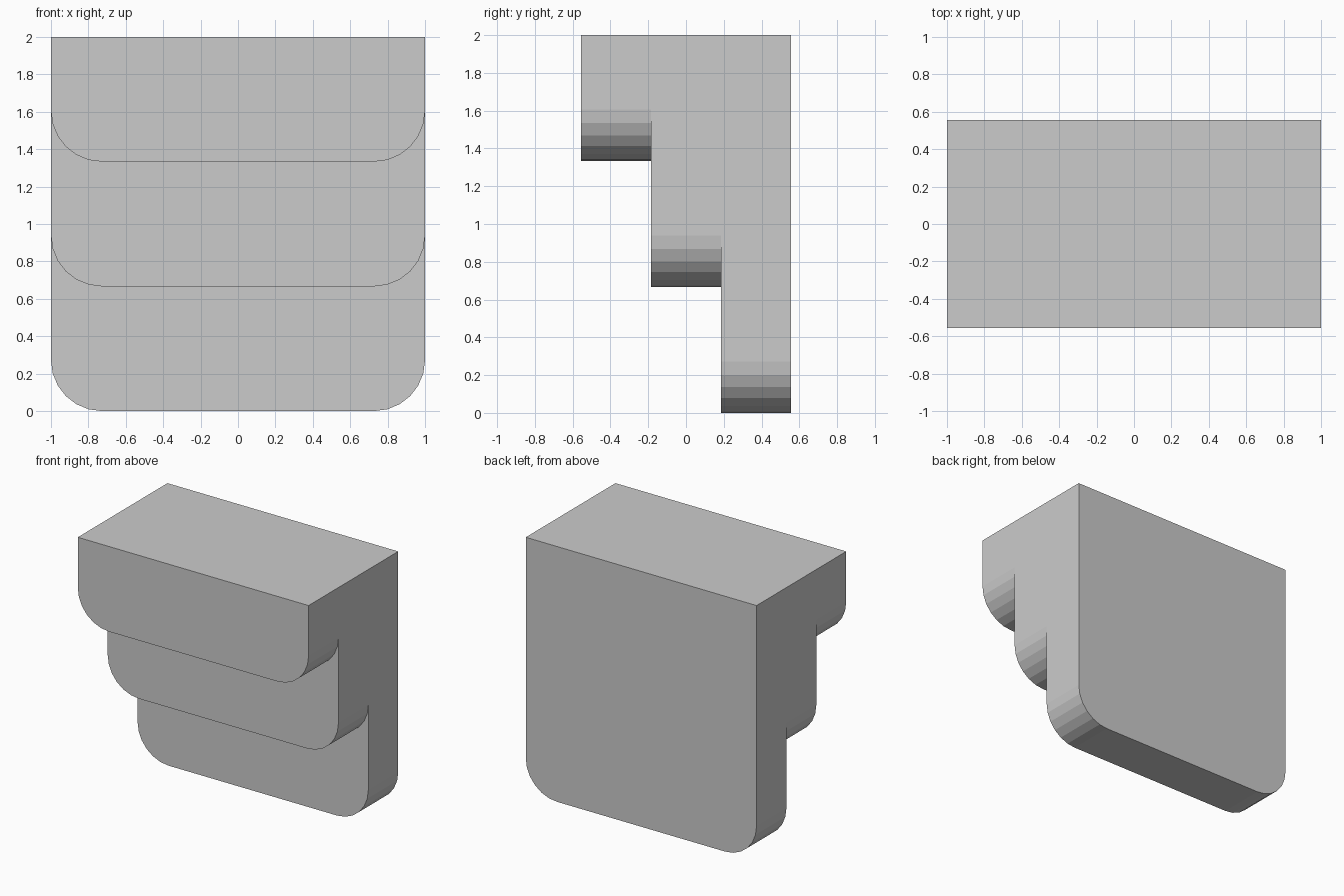
import bpy, bmesh
from math import sin, cos, pi

if "Cube" in bpy.data.objects:
    bpy.data.objects.remove(bpy.data.objects["Cube"])

R, SEG = 0.272, 6      # rounded lower corners
DEPTH = 0.37           # thickness of each tier


def tier(name, y0, bottom):
    # Front outline: square top, rounded bottom corners
    right = [(1 - R + R * sin(a), bottom + R - R * cos(a))
             for a in (i * pi / 2 / SEG for i in range(SEG + 1))]
    left = [(-x, z) for x, z in reversed(right)]
    outline = right + [(1, 2), (-1, 2)] + left
    # Extrude the outline backwards
    bm = bmesh.new()
    face = bm.faces.new([bm.verts.new((x, y0, z)) for x, z in outline])
    ext = bmesh.ops.extrude_face_region(bm, geom=[face])
    verts = [v for v in ext["geom"] if isinstance(v, bmesh.types.BMVert)]
    bmesh.ops.translate(bm, verts=verts, vec=(0, DEPTH, 0))
    bmesh.ops.recalc_face_normals(bm, faces=bm.faces)
    mesh = bpy.data.meshes.new(name)
    bm.to_mesh(mesh)
    bm.free()
    ob = bpy.data.objects.new(name, mesh)
    bpy.context.collection.objects.link(ob)
    return ob


# Three stepped tiers, shortest at the front
tiers = [tier(name, -1.5 * DEPTH + i * DEPTH, 2 - (i + 1) * 2 / 3)
         for i, name in enumerate(("front_tier", "middle_tier", "back_tier"))]

# Fuse the tiers into one stepped bracket
bracket = tiers[0]
bracket.name = "stepped_bracket"
bpy.context.view_layer.objects.active = bracket
for other in tiers[1:]:
    mod = bracket.modifiers.new("join", "BOOLEAN")
    mod.operation = "UNION"
    mod.solver = "EXACT"
    mod.object = other
    bpy.ops.object.modifier_apply(modifier=mod.name)
    bpy.data.objects.remove(other)
